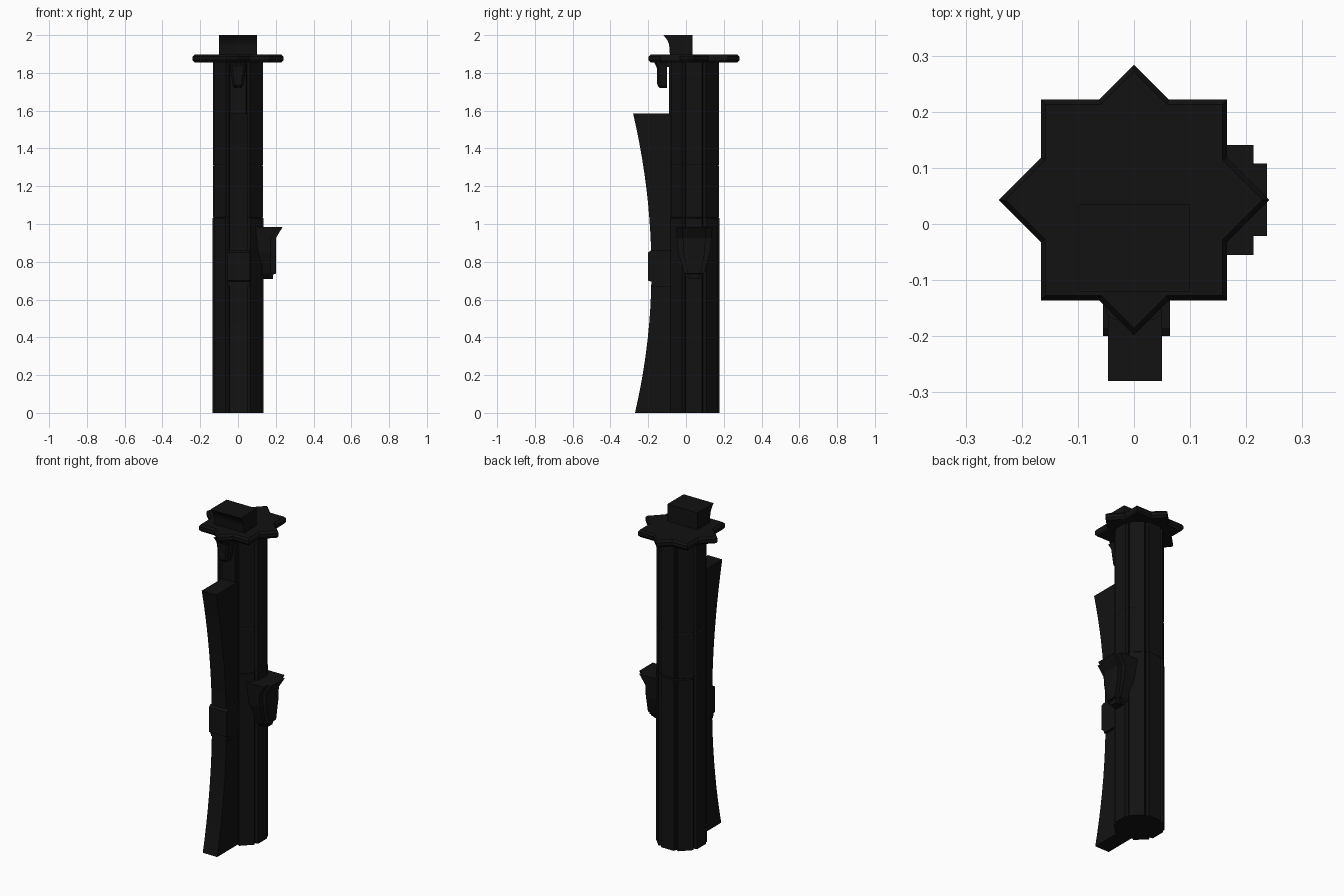
import bpy, math
from math import sin, cos, radians, sqrt

if "Cube" in bpy.data.objects:
    bpy.data.objects.remove(bpy.data.objects["Cube"])

mat = bpy.data.materials.new("black_metal")
mat.diffuse_color = (0.006, 0.006, 0.006, 1)
mat.use_nodes = True
mat.node_tree.nodes["Principled BSDF"].inputs["Base Color"].default_value = mat.diffuse_color
CY = 0.043  # centre of the shaft in y


def make(name, verts, faces):
    me = bpy.data.meshes.new(name)
    me.from_pydata(verts, [], faces)
    ob = bpy.data.objects.new(name, me)
    bpy.context.collection.objects.link(ob)
    me.materials.append(mat)
    return ob


def loft(name, rings):
    """Skin equal-length rings of 3D points and cap both ends."""
    n = len(rings[0])
    verts = [p for r in rings for p in r]
    faces = [tuple(range(n))[::-1]]
    for k in range(len(rings) - 1):
        a, b = k * n, (k + 1) * n
        faces += [(a + i, a + (i + 1) % n, b + (i + 1) % n, b + i) for i in range(n)]
    faces.append(tuple(range(len(verts) - n, len(verts))))
    return make(name, verts, faces)


def stack(name, outline, levels):
    """Loft a plan outline through (z, scale) levels about the shaft axis."""
    return loft(name, [[(x * s, y * s + CY, z) for x, y in outline] for z, s in levels])


def side_profile(name, prof, x0, x1):
    """Extrude a (y, z) side profile across x."""
    return loft(name, [[(x, y, z) for y, z in prof] for x in (x0, x1)])


# Fluted eight-sided shaft with seam grooves
ribs = []
for k in range(8):
    a = radians(45 * k)
    for u in (-0.043, 0.043):
        ribs.append((0.135 * cos(a) - u * sin(a), 0.135 * sin(a) + u * cos(a)))
    b = a + radians(22.5)
    ribs.append((0.125 * cos(b), 0.125 * sin(b)))
stack("shaft", ribs, [(0, 1), (1.03, 1), (1.035, 0.96), (1.04, 0.98), (1.305, 0.98),
                      (1.308, 0.965), (1.312, 0.965), (1.315, 0.98), (1.86, 0.98)])

# Eight-pointed star collar made of two overlapping squares
hx, hy, tip = 0.166, 0.179, 0.241
q = [(tip, 0), (hx, tip - hx), (hx, hy), (tip - hy, hy)]
q2 = [(0, tip)] + [(-x, y) for x, y in q[:0:-1]]
half = q + q2
star = half + [(-x, -y) for x, y in half]
stack("star_collar", star, [(1.855, 0.95), (1.867, 1), (1.886, 1), (1.898, 0.95)])

# Top block with concave front
front = [(-0.088 - 0.032 * t ** 2, 1.935 + 0.065 * t) for t in (0, .25, .5, .75, 1)]
side_profile("top_block", [(0.035, 1.89), (-0.085, 1.89)] + front + [(0.035, 2.0)], -0.1, 0.1)

# Small tapered bracket hanging below the collar
loft("collar_bracket", [
    [(-w, -0.1, z), (-w, y + 0.01, z), (-w * 0.7, y, z), (w * 0.7, y, z), (w, y + 0.01, z), (w, -0.1, z)]
    for z, w, y in ((1.72, 0.018, -0.14), (1.735, 0.028, -0.152), (1.83, 0.042, -0.155), (1.858, 0.05, -0.17))])
side_profile("bracket_root", [(-0.11, 1.83), (-0.08, 1.83), (-0.08, 1.86), (-0.11, 1.86)], -0.04, 0.04)

# Curved front guard
curve = []
for i in range(21):
    z = 1.585 * i / 20
    t = (z - 0.75) / (0.835 if z > 0.75 else 0.75)
    curve.append((-0.183 - (0.097 if t > 0 else 0.087) * t * t, z))
side_profile("front_guard", [(-0.07, 0)] + curve + [(-0.07, 1.585)], -0.046, 0.05)

# Clamp block on the front guard
side_profile("guard_clamp", [(-0.08, 0.67), (-0.18, 0.67), (-0.183, 0.695), (-0.2, 0.7),
                             (-0.2, 0.85), (-0.185, 0.86), (-0.08, 0.86)], -0.055, 0.064)

# Shield-shaped switch housing on the right side
rings = []
for z, x, h in ((0.71, 0.185, 0.03), (0.735, 0.187, 0.05), (0.737, 0.2, 0.052),
                (0.85, 0.2, 0.085), (0.925, 0.2, 0.092), (0.985, 0.237, 0.098)):
    f = h * 0.66
    rings.append([(0.07, CY - h, z), (x - 0.024, CY - h, z), (x - 0.024, CY - f, z), (x, CY - f, z),
                  (x, CY + f, z), (x - 0.024, CY + f, z), (x - 0.024, CY + h, z), (0.07, CY + h, z)])
loft("switch_housing", rings)

# Consistent outward normals
import bmesh
for ob in bpy.context.collection.objects:
    bm = bmesh.new()
    bm.from_mesh(ob.data)
    bmesh.ops.recalc_face_normals(bm, faces=bm.faces)
    bm.to_mesh(ob.data)
    bm.free()
